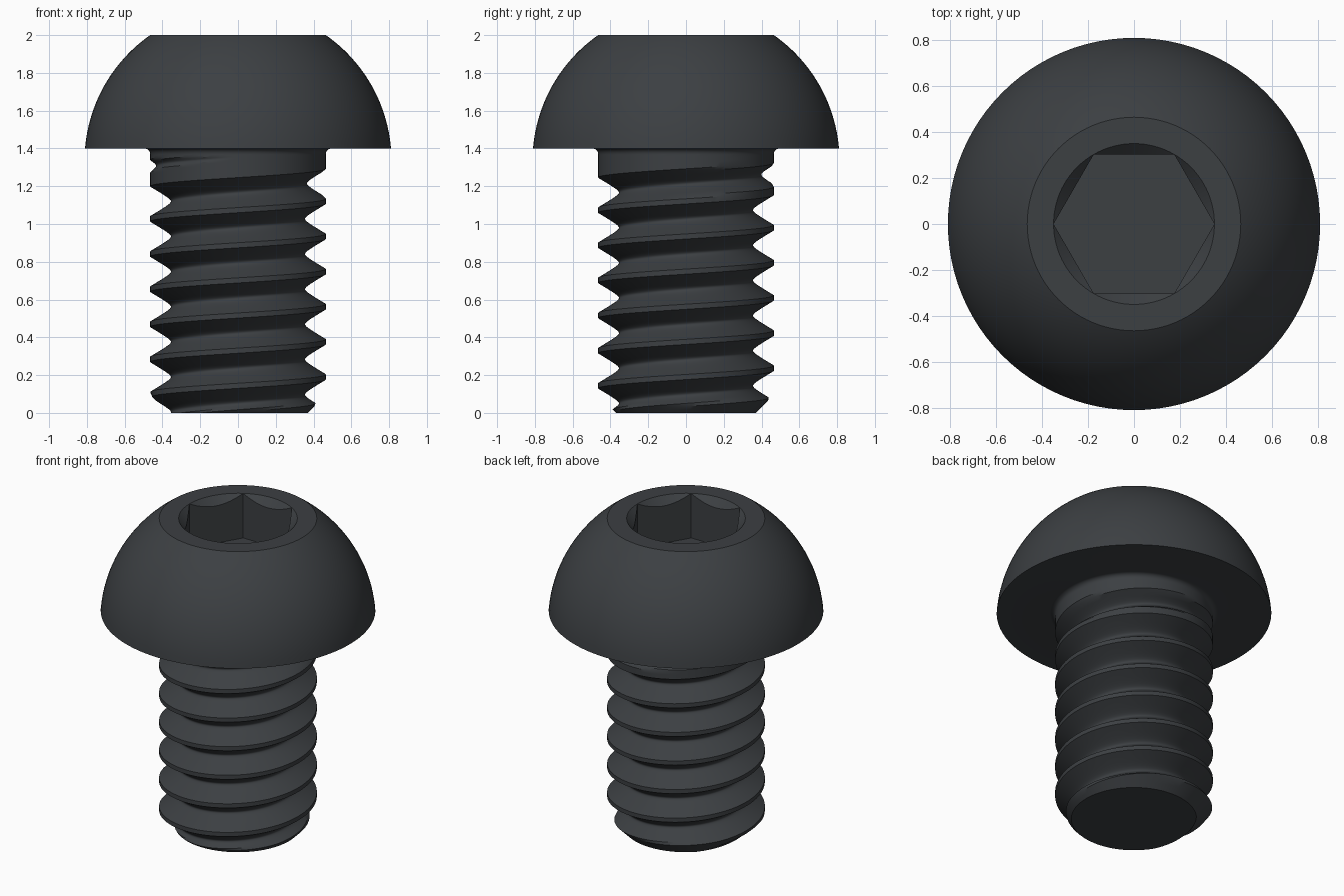
import bpy, bmesh
from math import pi, sin, cos, sqrt, floor, radians

if "Cube" in bpy.data.objects:
    bpy.data.objects.remove(bpy.data.objects["Cube"])

N = 96                                   # segments around the axis
PITCH, CREST_R, NECK_Z = 0.186, 0.465, 1.37
CREST_Z0 = 0.19                          # crest height at angle 0
SOCKET_R, FLOOR_Z = 0.35, 1.71

bm = bmesh.new()
angles = [2 * pi * i / N for i in range(N)]


def point(a, r, z):
    return bm.verts.new((r * cos(a), r * sin(a), z))


def add_face(*verts):
    bm.faces.new(verts)


def thread_radius(a, z):
    """Rounded-root V thread with runout under the head and a chamfered tip."""
    u = (z - CREST_Z0) / PITCH - a / (2 * pi)
    off = (u - floor(u) - 0.5) * PITCH
    r = 0.324 + sqrt((1.732 * off) ** 2 + 0.031 ** 2)
    fade = min(1, max(0, (1.35 - (z - off)) / 0.15))
    r += (1 - fade) * 0.11
    return min(r, CREST_R, 0.37 + z)


# Threaded shank: rows follow the helix, clamped at the tip and the neck
half = [0.073, 0.16, 0.25, 0.32, 0.38, 0.43, 0.47]
steps = half + [0.5] + [1 - s for s in reversed(half)]
K = len(steps)
levels = [CREST_Z0 + PITCH * (n + s) for n in range(-4, 9) for s in steps]
grid = []
for base in levels:
    row = []
    for a in angles:
        z = min(NECK_Z, max(0, base + PITCH * a / (2 * pi)))
        row.append(point(a, thread_radius(a, z), z))
    grid.append(row)
for j in range(len(levels) - 1 - K):
    for i in range(N - 1):
        add_face(grid[j][i], grid[j][i + 1], grid[j + 1][i + 1], grid[j + 1][i])
    # the seam steps up one full turn
    add_face(grid[j][-1], grid[j + K][0], grid[j + K + 1][0], grid[j + 1][-1])

# Flat tip
add_face(*[point(a, thread_radius(a, 0), 0) for a in reversed(angles)])

# Head profile: neck fillet, underside, dome, flat top
profile = [(0.495 - 0.03 * cos(t * pi / 12), NECK_Z + 0.03 * sin(t * pi / 12)) for t in range(7)]
dome_c, dome_r = 1.3333, 0.8127
for t in range(25):
    z = 1.4 + 0.6 * sin(t / 24 * pi / 2)
    profile.append((sqrt(dome_r ** 2 - (z - dome_c) ** 2), z))
profile.append((SOCKET_R, 2.0))
rings = [[point(a, r, z) for a in angles] for r, z in profile]

# Hex socket: conical lead-in, walls and floor
hex_r = [SOCKET_R * cos(pi / 6) / cos((2 * pi * (i % (N // 6)) / N) - pi / 6) for i in range(N)]
rings.append([point(a, r, 2 - (SOCKET_R - r)) for a, r in zip(angles, hex_r)])
rings.append([point(a, r, FLOOR_Z) for a, r in zip(angles, hex_r)])
for lo, hi in zip(rings, rings[1:]):
    for i in range(N):
        k = (i + 1) % N
        add_face(lo[i], lo[k], hi[k], hi[i])
add_face(*rings[-1])

# Weld everything into one closed solid
bmesh.ops.remove_doubles(bm, verts=bm.verts[:], dist=0.0002)
bmesh.ops.delete(bm, geom=[v for v in bm.verts if not v.link_faces], context='VERTS')
bmesh.ops.recalc_face_normals(bm, faces=bm.faces[:])

mesh = bpy.data.meshes.new("button_head_screw")
bm.to_mesh(mesh)
bm.free()
screw = bpy.data.objects.new("button_head_screw", mesh)
bpy.context.collection.objects.link(screw)

# Dark steel finish
steel = bpy.data.materials.new("dark_steel")
steel.diffuse_color = (0.045, 0.05, 0.055, 1)
steel.use_nodes = True
steel.node_tree.nodes["Principled BSDF"].inputs["Base Color"].default_value = steel.diffuse_color
mesh.materials.append(steel)

bpy.context.view_layer.objects.active = screw
screw.select_set(True)
bpy.ops.object.shade_smooth_by_angle(angle=radians(30))
